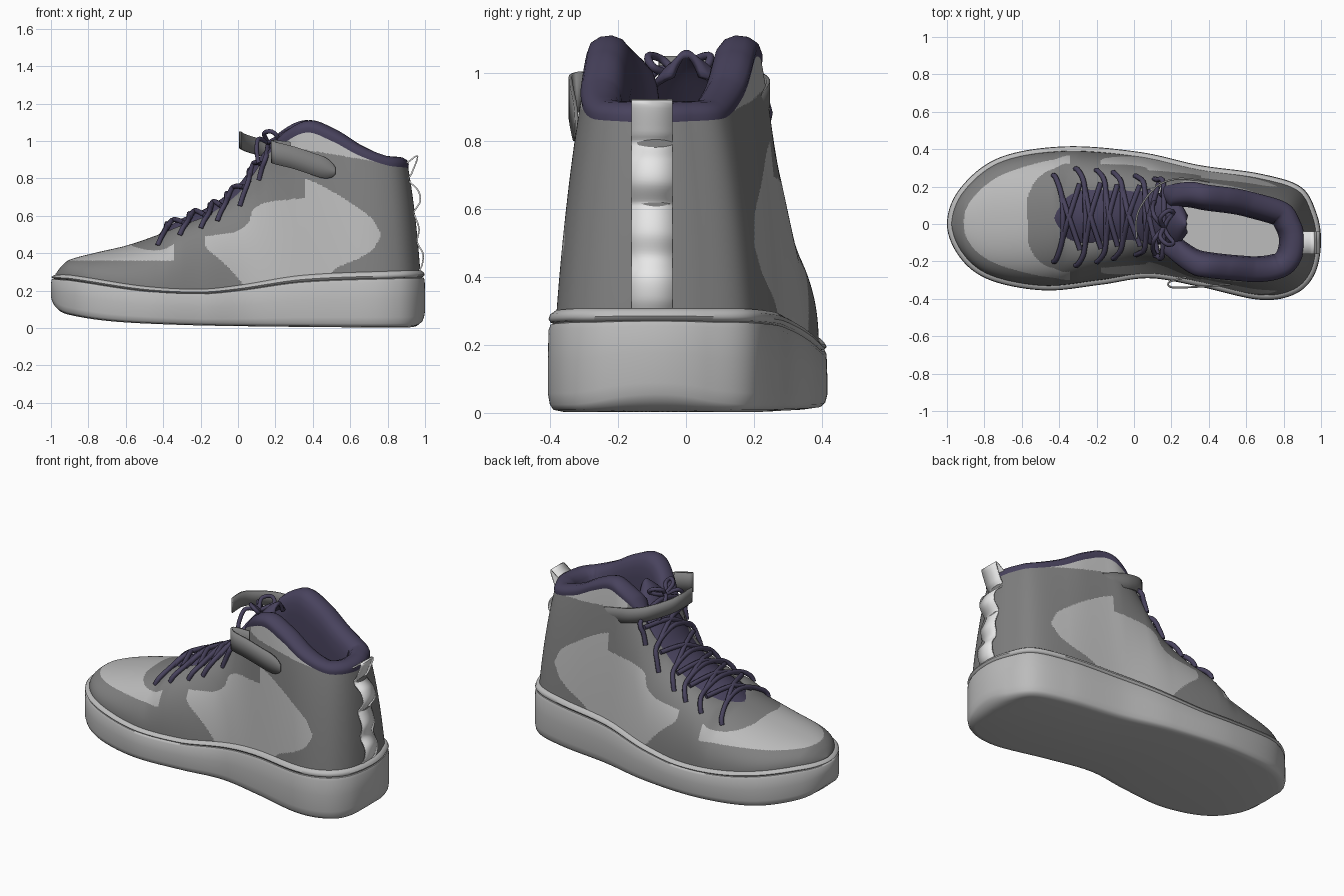
import bpy, math
from mathutils import Vector

cube = bpy.data.objects.get("Cube")
if cube:
    bpy.data.objects.remove(cube, do_unlink=True)


def material(name, rgb):
    m = bpy.data.materials.new(name)
    m.use_nodes = True
    m.diffuse_color = (*rgb, 1)
    m.node_tree.nodes["Principled BSDF"].inputs["Base Color"].default_value = (*rgb, 1)
    return m


LIGHT = material("light grey", (0.5, 0.5, 0.5))
DARK = material("dark grey", (0.215, 0.215, 0.215))
PURPLE = material("dark purple", (0.065, 0.055, 0.11))
WHITE = material("white", (0.8, 0.8, 0.8))


def at(table, x):
    """Smooth lookup in a table of (x, value) pairs."""
    if x <= table[0][0]:
        return table[0][1]
    if x >= table[-1][0]:
        return table[-1][1]
    i = max(j for j in range(len(table) - 1) if table[j][0] <= x)

    def slope(j):
        a, b = table[max(j - 1, 0)], table[min(j + 1, len(table) - 1)]
        return (b[1] - a[1]) / (b[0] - a[0])
    (x0, y0), (x1, y1) = table[i], table[i + 1]
    h = x1 - x0
    t = (x - x0) / h
    u = 1 - t
    return (y0 * (1 + 2 * t) * u * u + y1 * (3 - 2 * t) * t * t
            + h * t * u * (slope(i) * u - slope(i + 1) * t))


def spline(points, n, closed=False):
    """Evenly spaced points along a smooth curve through the given points."""
    p = [Vector(q) for q in points]
    m = len(p)
    get = (lambda j: p[j % m]) if closed else (lambda j: p[max(0, min(j, m - 1))])
    dense = []
    for i in range(m if closed else m - 1):
        a, b, c, d = (get(i + k) for k in (-1, 0, 1, 2))
        for s in range(24):
            t = s / 24
            dense.append((2 * b + (c - a) * t + (2 * a - 5 * b + 4 * c - d) * t ** 2
                          + (3 * b - a - 3 * c + d) * t ** 3) / 2)
    dense.append(get(0) if closed else p[-1])
    length = [0]
    for a, b in zip(dense, dense[1:]):
        length.append(length[-1] + (b - a).length)
    out, j = [], 0
    for i in range(n):
        want = length[-1] * i / (n if closed else n - 1)
        while j < len(dense) - 2 and length[j + 1] < want:
            j += 1
        t = (want - length[j]) / max(length[j + 1] - length[j], 1e-9)
        out.append(dense[j].lerp(dense[j + 1], t))
    return out


def loft(name, rows, mats, closed=True, pick=None, thick=0):
    """Skin a list of equally long rows of points."""
    n = len(rows[0])
    faces = []
    for r in range(len(rows) - 1):
        for i in range(n if closed else n - 1):
            a, b = r * n + i, r * n + (i + 1) % n
            faces.append((a, b, b + n, a + n))
    me = bpy.data.meshes.new(name)
    me.from_pydata([tuple(v) for row in rows for v in row], [], faces)
    for m in mats:
        me.materials.append(m)
    for f in me.polygons:
        f.use_smooth = True
        if pick:
            f.material_index = pick(f.center)
    me.set_sharp_from_angle(angle=math.radians(50))
    ob = bpy.data.objects.new(name, me)
    bpy.context.collection.objects.link(ob)
    if thick:
        mod = ob.modifiers.new("thickness", "SOLIDIFY")
        mod.thickness, mod.offset = thick, 0


# Footprint and the tables that vary along the length
N = 640
OUTLINE = spline([(-1, 0), (-.93, -.18), (-.77, -.3), (-.48, -.355), (-.18, -.325),
                  (.08, -.29), (.35, -.335), (.67, -.405), (.86, -.375), (.965, -.27),
                  (1, -.1), (.975, .06), (.89, .2), (.67, .27), (.35, .315),
                  (.03, .385), (-.37, .415), (-.72, .355), (-.93, .19)], N, True)
NORMAL = []
for i in range(N):
    d = OUTLINE[(i + 1) % N] - OUTLINE[i - 1]
    NORMAL.append(Vector((d.y, -d.x)).normalized())
MID = [(-1, 0), (-.4, .033), (0, .045), (.35, -.012), (.67, -.065), (1, -.1)]
SOLE_LOW = [(-1, .14), (-.96, .095), (-.9, .07), (-.7, .038), (-.4, .02), (0, .01), (.9, .003),
            (.96, .012), (1, .04)]
SOLE_TOP = [(-1, .285), (-.9, .285), (-.5, .225), (-.2, .21), (0, .23), (.35, .285), (.9, .31)]
CREST = [(-.975, .29), (-.94, .335), (-.9, .365), (-.75, .405), (-.6, .44), (-.45, .49), (-.3, .55),
         (-.15, .61), (0, .72), (.08, .82), (.15, .92), (.25, 1.02), (.37, 1.075),
         (.5, 1.03), (.65, .945), (.8, .89), (.9, .88)]
OPENING = [(-.6, 0), (-.43, 0), (-.36, .3), (-.25, .4), (0, .4), (.15, .57), (.3, .79),
           (.4, .8), (.75, .73), (1, .72)]
TOP_SHIFT = [(.1, 0), (.35, -.02), (.6, -.005), (.95, 0)]
ROUND = [(-.3, 1), (0, .75), (.3, .35), (1, .25)]
LEAN = [(.3, 0), (.6, .025), (.95, .07)]
WELT = .025


def inset(i, d):
    return OUTLINE[i] - NORMAL[i] * d


def spine(z_of):
    pts = [inset(i, .06) for i in range(N)]
    return [(p.x, at(MID, p.x), z_of(p.x)) for p in pts]


def skin(i, t):
    """Point on the upper: t runs from the sole (0) to the top edge (1)."""
    p = inset(i, WELT)
    x, c, b = p.x, at(MID, p.x), at(ROUND, p.x)
    top = Vector((x - at(LEAN, x),
                  c + at(TOP_SHIFT, x) + (p.y - c) * max(0, at(OPENING, x))))
    a = math.pi / 2 * t
    reach, rise = max(0, math.cos(a)) ** .9, math.sin(a) ** .9
    xy = top + (p - top) * ((1 - t) * (1 - b) + reach * b)
    low = at(SOLE_TOP, x) - .015
    z = low + (max(at(CREST, top.x), low) - low) * (t * (1 - b) + rise * b)
    return Vector((xy.x, xy.y, z))


# Sole with a rounded base and a bead above a narrow groove
rows = [spine(lambda x: at(SOLE_LOW, x))]
for d, f in [(.045, 0), (.016, .02), (.006, .07), (0, .18), (0, .5), (.002, .8), (.008, .855),
             (.018, .865), (.008, .875), (.002, .91), (.007, .955), (.022, .99), (.06, 1)]:
    row = []
    for i in range(N):
        p = inset(i, d)
        lo, hi = at(SOLE_LOW, p.x), at(SOLE_TOP, p.x)
        row.append((p.x, p.y, lo + (hi - lo) * f))
    rows.append(row)
rows.append(spine(lambda x: at(SOLE_TOP, x)))
loft("sole", rows, [LIGHT])

# Upper, with panels coloured by their seam lines
EYE_SEAM = [(-.57, .44), (-.5, .42), (-.4, .42), (-.3, .47), (-.1, .5), (0, .52),
            (.06, .57), (.08, .63), (.15, .67), (.3, .69), (.37, .7)]
GUARD_SEAM = [(.2, .06), (.23, .03), (.3, -.03), (.36, -.09), (.43, -.17), (.5, -.18)]
HEEL_LOW = [(.48, .27), (.52, .315), (.65, .375), (.72, .42), (.765, .49)]
HEEL_HIGH = [(.36, .8), (.45, .76), (.6, .67), (.72, .58), (.765, .5)]
COLLAR_SEAM = [(.25, .97), (.5, .93), (.88, .865)]


def panel(p):
    x, z = p.x, p.z
    if x > .25 and z > at(COLLAR_SEAM, x):
        return 0
    if x > .36:
        quarter = x < .765 and z < at(HEEL_HIGH, x) and (x < .48 or z > at(HEEL_LOW, x))
        return 0 if quarter else 1
    guard = z < .36 if x < -.34 else x < at(GUARD_SEAM, z)
    return int(guard or (x > -.57 and z > at(EYE_SEAM, x)))


loft("upper", [[skin(i, r / 110) for i in range(N)] for r in range(111)], [LIGHT, DARK], pick=panel)

# Padded collar running down into the lining
ankle = [i for i in range(N) if inset(i, WELT).x > .14]
rows = []
for d, dz in [(-.004, -.03), (-.008, -.005), (0, .016), (.025, .032), (.06, .036),
              (.09, .025), (.11, 0), (.122, -.04), (.13, -.1)]:
    row = []
    for i in ankle:
        p, n = skin(i, 1), NORMAL[i]
        s = min(1, .3 + (p.x - .14) / .12)
        row.append((p.x - n.x * d * s, p.y - n.y * d * s, p.z + dz * s))
    rows.append(row)
for z in (.7, .5, .25):
    rows.append([(x, y, z) for x, y, _ in rows[8]])
loft("collar_lining", rows, [PURPLE], closed=False)

# Insole
edge = [inset(i, .1) for i in range(N)]
loft("insole", [[(p.x, p.y, at(SOLE_TOP, p.x) + .02) for p in edge],
                spine(lambda x: at(SOLE_TOP, x) + .02)], [LIGHT])

# Tongue
TONGUE = [(-.44, .49), (-.3, .555), (-.15, .62), (0, .73), (.08, .83), (.15, .92),
          (.22, 1), (.28, 1.04)]
TONGUE_HALF = [(-.44, .12), (-.35, .16), (0, .16), (.15, .13), (.24, .1), (.28, .04)]
rows = []
for r in range(49):
    x = -.44 + .72 * r / 48
    crown = .035 * min(1, (x + .44) / .12) - .015
    rows.append([(x, at(MID, x) - v / 8 * at(TONGUE_HALF, x),
                  at(TONGUE, x) + crown - .07 * (v / 8) ** 2) for v in range(-8, 9)])
loft("tongue", rows, [PURPLE], closed=False, thick=.02)


# Laces
def cord(name, points, radius=.014):
    cu = bpy.data.curves.new(name, "CURVE")
    cu.dimensions, cu.bevel_depth, cu.bevel_resolution = "3D", radius, 2
    cu.use_fill_caps = True
    path = spline(points, 28)
    sp = cu.splines.new("POLY")
    sp.points.add(len(path) - 1)
    for q, v in zip(sp.points, path):
        q.co = (*v, 1)
    sp.use_smooth = True
    cu.materials.append(PURPLE)
    bpy.context.collection.objects.link(bpy.data.objects.new(name, cu))


def near(x, side, t, lift):
    ids = [i for i in range(N) if (OUTLINE[i].y - at(MID, x)) * side > 0]
    i = min(ids, key=lambda j: abs(inset(j, WELT).x - x))
    n = NORMAL[i]
    return skin(i, t) + Vector((n.x * .6, n.y * .6, 1)) * lift


def over(x, lift):
    return Vector((x, at(MID, x), at(TONGUE, x) + lift))


holes = [(-.43, .58), (-.31, .64), (-.2, .67), (-.11, .68), (.01, .7), (.11, .78)]
for k, (x, t) in enumerate(holes):
    ends = [[near(x, s, t, 0), near(x + .015, s, t + .07, .015), near(x + .045, s, .93, .018)]
            for s in (1, -1)]
    cord(f"lace_bar_{k}", ends[0] + [over(x + .05, .04)] + ends[1][::-1])
    if k:
        y = holes[k - 1][0] + .045
        for side, word in ((1, "left"), (-1, "right")):
            cord(f"lace_cross_{word}_{k}", [near(y, side, .92, .012), over((x + y) / 2, .045),
                                            near(x + .02, -side, .92, .012)])

# Bow
knot = Vector((.16, -.02, .99))
for side, word in ((1, "left"), (-1, "right")):
    loop = [(0, 0, 0), (-.02, .05, .05), (.02, .09, .06), (.05, .08, .03), (.02, .04, .01), (0, 0, 0)]
    tail = [(0, 0, 0), (-.05, .06, .02), (-.06, .11, -.04), (-.05, .14, -.11)]
    for part, shape in (("loop", loop), ("tail", tail)):
        cord(f"bow_{part}_{word}", [knot + Vector((x, y * side, z)) for x, y, z in shape], .012)


# Open ankle strap with a curled end, and the rounded patch on the other side
def ribbon(name, points, half_width, round_end):
    path = spline(points, 100)
    rows = []
    for s in (-1, 0, 1):
        row = []
        for i, p in enumerate(path):
            e = max(0, (i - 100 * (1 - round_end)) / (100 * round_end)) if round_end else 0
            row.append(p + Vector((0, 0, s * half_width * math.sqrt(max(.01, 1 - e * e)))))
        rows.append(row)
    loft(name, rows, [DARK], closed=False, thick=.01)


ribbon("ankle_strap", [(.6, .16, .86), (.45, .205, .88), (.33, .235, .915), (.22, .24, .94),
                       (.12, .2, .965), (.04, .1, .99), (.012, .02, 1.005), (.015, -.08, 1.005)],
       .045, 0)
ribbon("strap_patch", [(.28, -.285, .935), (.19, -.31, .945), (.2, -.338, .935), (.3, -.338, .91),
                       (.42, -.33, .87), (.52, -.322, .84)], .06, .2)

# Wavy heel pull tab
path = spline([(.86, .9), (.895, .88), (.96, .92), (.93, .83), (.912, .79), (.96, .74),
               (.975, .68), (.94, .62), (.945, .6), (.968, .53), (.958, .46), (.988, .4),
               (.985, .34), (.965, .3)], 80)
loft("heel_pull_tab", [[(p.x, y, p.y) for p in path] for y in (-.16, -.1, -.04)],
     [WHITE], closed=False, thick=.008)
